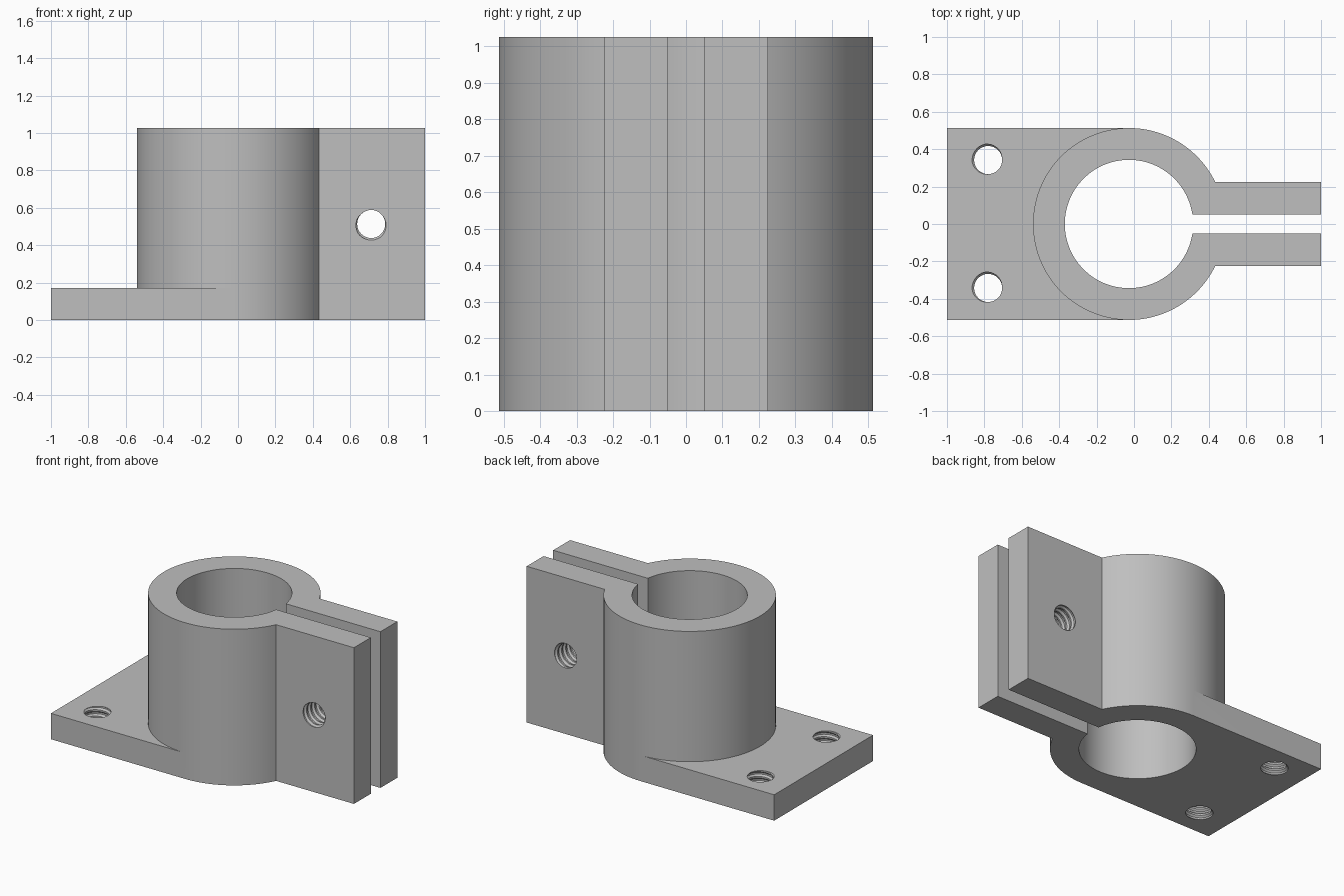
import bpy
import bmesh
from math import radians, degrees, asin, sin, cos, pi, floor
from mathutils import Matrix

cube = bpy.data.objects.get("Cube")
if cube:
    bpy.data.objects.remove(cube, do_unlink=True)

# Main dimensions
CX = -0.027            # ring axis
R_OUT, R_IN = 0.513, 0.343
HEIGHT, PLATE = 1.026, 0.17
SLOT, TAB = 0.05, 0.225  # half widths of the slot and of the tab pair
HOLE_MIN, HOLE_MAX, PITCH = 0.075, 0.086, 0.042

grey = bpy.data.materials.new("plain_grey")
grey.use_nodes = True
colour = (0.52, 0.52, 0.52, 1)
grey.diffuse_color = colour
grey.node_tree.nodes["Principled BSDF"].inputs["Base Color"].default_value = colour


def add_object(name, bm):
    bmesh.ops.recalc_face_normals(bm, faces=bm.faces)
    mesh = bpy.data.meshes.new(name)
    bm.to_mesh(mesh)
    bm.free()
    mesh.materials.append(grey)
    obj = bpy.data.objects.new(name, mesh)
    bpy.context.collection.objects.link(obj)
    return obj


def extrude_outline(name, points, height):
    bm = bmesh.new()
    face = bm.faces.new([bm.verts.new((x, y, 0)) for x, y in points])
    result = bmesh.ops.extrude_face_region(bm, geom=[face])
    top = [v for v in result["geom"] if isinstance(v, bmesh.types.BMVert)]
    bmesh.ops.translate(bm, verts=top, vec=(0, 0, height))
    return add_object(name, bm)


def arc(radius, start, end, step=3):
    """Points on the ring circle, with both end angles kept exactly."""
    inner = range(floor(start / step) * step + step, int(end) + 1, step)
    angles = [start] + [a for a in inner if start + 0.5 < a < end - 0.5] + [end]
    return [(CX + radius * cos(radians(a)), radius * sin(radians(a))) for a in angles]


def thread_cutter(name, length, matrix):
    """Helical screw-thread solid centred on its own z axis."""
    bm = bmesh.new()
    sides, per_turn = 32, 4
    radii = (HOLE_MIN, HOLE_MIN, HOLE_MAX, HOLE_MAX)
    rows = per_turn * (int(length / PITCH) + 3)
    z0 = -PITCH * (rows / per_turn + 1) / 2

    def vert(i, j):
        a, r = 2 * pi * j / sides, radii[i % per_turn]
        return bm.verts.new((r * cos(a), r * sin(a), z0 + PITCH * (i / per_turn + j / sides)))

    # The first column is longer, so the last column joins it one turn up
    cols = [[vert(i, j) for i in range(rows + 1 + (per_turn if j == 0 else 0))]
            for j in range(sides)]
    cols.append(cols[0][per_turn:])
    for left, right in zip(cols, cols[1:]):
        for i in range(rows):
            bm.faces.new((left[i], right[i], right[i + 1], left[i + 1]))
    # Fan caps close both ends
    first = cols[0]
    low = [c[0] for c in cols] + first[per_turn - 1:0:-1]
    high = [c[rows] for c in cols] + first[rows + per_turn - 1:rows:-1]
    for loop, z in ((low, z0 - PITCH), (high, -z0 + PITCH)):
        tip = bm.verts.new((0, 0, z))
        for a, b in zip(loop, loop[1:] + loop[:1]):
            bm.faces.new((a, b, tip))
    bm.transform(matrix)
    cutter = add_object(name, bm)
    cutter.hide_render = True
    return cutter


def combine(target, other, operation):
    mod = target.modifiers.new(operation.lower(), "BOOLEAN")
    mod.operation, mod.solver, mod.object = operation, "EXACT", other
    bpy.context.view_layer.objects.active = target
    bpy.ops.object.modifier_apply(modifier=mod.name)
    bpy.data.objects.remove(other, do_unlink=True)


# Split ring with the two clamp tabs
a_out = degrees(asin(TAB / R_OUT))
a_in = degrees(asin(SLOT / R_IN))
outline = [(1, SLOT), (1, TAB)] + arc(R_OUT, a_out, 360 - a_out)
outline += [(1, -TAB), (1, -SLOT)] + arc(R_IN, a_in, 360 - a_in)[::-1]
bracket = extrude_outline("clamp_bracket", outline, HEIGHT)

# Mounting plate, reaching into the ring wall
plate_outline = [(-1, -R_OUT), (-1, R_OUT), (CX, R_OUT)]
plate_outline += arc((R_OUT + R_IN) / 2, 90, 270) + [(CX, -R_OUT)]
plate = extrude_outline("mounting_plate", plate_outline, PLATE)
combine(bracket, plate, "UNION")

# Threaded holes: two through the plate, one across both tabs
for side in (-1, 1):
    spot = Matrix.Translation((-0.78, side * 0.342, PLATE / 2))
    combine(bracket, thread_cutter("plate_hole_cutter", PLATE, spot), "DIFFERENCE")
across = Matrix.Translation((0.712, 0, HEIGHT / 2)) @ Matrix.Rotation(pi / 2, 4, "X")
combine(bracket, thread_cutter("tab_hole_cutter", 2 * TAB, across), "DIFFERENCE")

# Smooth the round walls, keep the edges crisp
bpy.ops.object.select_all(action="DESELECT")
bracket.select_set(True)
bpy.context.view_layer.objects.active = bracket
bpy.ops.object.shade_smooth_by_angle(angle=radians(25))
